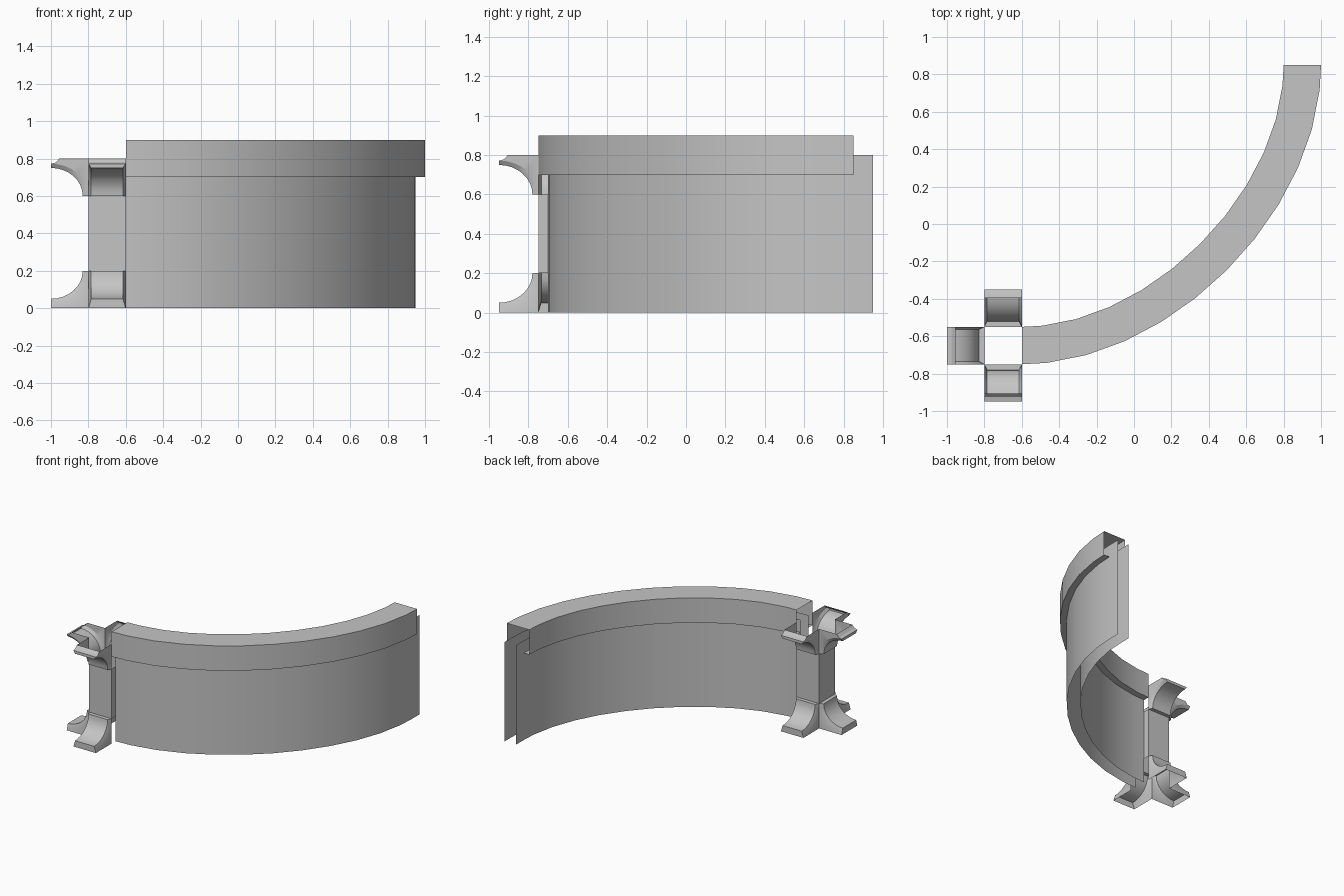
import bpy
import bmesh
import math
from mathutils import Matrix, Vector

cube = bpy.data.objects.get("Cube")
if cube:
    bpy.data.objects.remove(cube, do_unlink=True)

# One plain stone colour
stone = bpy.data.materials.new("grey_stone")
stone.use_nodes = True
COLOUR = (0.56, 0.56, 0.56, 1)
stone.diffuse_color = COLOUR
stone.node_tree.nodes["Principled BSDF"].inputs["Base Color"].default_value = COLOUR

COLUMN_CENTRE = Vector((-0.7, -0.65, 0))
H = 0.1  # half the column width

# Centre line of the wall: one Bezier quarter turn
SPAN = 1.5
HANDLE = 0.49 * SPAN
START = Vector((-0.6, -0.65, 0))
PATH = [START, START + Vector((HANDLE, 0, 0)),
        START + Vector((SPAN, SPAN - HANDLE, 0)), START + Vector((SPAN, SPAN, 0))]
STEPS = [0] + [0.055 + 0.089 * i for i in range(11)] + [1]


def finish(name, bm, smooth=True):
    """Turn a bmesh into a named, shaded object."""
    mesh = bpy.data.meshes.new(name)
    bm.to_mesh(mesh)
    bm.free()
    mesh.materials.append(stone)
    obj = bpy.data.objects.new(name, mesh)
    bpy.context.collection.objects.link(obj)
    if smooth:
        bpy.ops.object.select_all(action='DESELECT')
        obj.select_set(True)
        bpy.context.view_layer.objects.active = obj
        bpy.ops.object.shade_smooth_by_angle(angle=math.radians(30))


def loft(bm, rows):
    """Skin a list of equally long point rows with quads."""
    verts = [[bm.verts.new(p) for p in row] for row in rows]
    for a, b in zip(verts, verts[1:]):
        for i in range(len(a) - 1):
            bm.faces.new((a[i], b[i], b[i + 1], a[i + 1]))


def path_frame(t):
    """Point on the centre line and its outward normal."""
    a, b, c, d = PATH
    s = 1 - t
    point = a * s**3 + b * (3 * s * s * t) + c * (3 * s * t * t) + d * t**3
    tangent = ((b - a) * s * s + (c - b) * (2 * s * t) + (d - c) * t * t).normalized()
    return point, Vector((tangent.y, -tangent.x, 0))


def sweep(name, profile, tail=0.0):
    """Sweep an (offset, height) profile along the wall, with a straight tail."""
    rows = []
    for t in STEPS:
        point, normal = path_frame(t)
        rows.append([point + normal * r + Vector((0, 0, z)) for r, z in profile])
    if tail:
        rows.append([p + Vector((0, tail, 0)) for p in rows[-1]])
    bm = bmesh.new()
    loft(bm, rows)
    finish(name, bm)


# Curved wall: two thin skins with a gap between them
sweep("wall_outer_skin", [(0.05, 0), (0.05, 0.8)], tail=0.1)
sweep("wall_inner_skin", [(-0.05, 0.8), (-0.05, 0)], tail=0.1)

# Coping: hollow cap with lips that close onto the wall
sweep("wall_coping", [(0.05, 0.7), (0.1, 0.7), (0.1, 0.9),
                      (-0.1, 0.9), (-0.1, 0.7), (-0.05, 0.7)])

# Column shaft: square open tube between the brackets
bm = bmesh.new()
corners = [(H, -H), (H, H), (-H, H), (-H, -H), (H, -H)]
loft(bm, [[COLUMN_CENTRE + Vector((x, y, z)) for x, y in corners] for z in (0.6, 0.2)])
bmesh.ops.remove_doubles(bm, verts=bm.verts, dist=0.0005)
finish("column_shaft", bm, smooth=False)


def cove(d_root, z_tip, z_root, steps=8):
    """Concave quarter curve from the tip of a bracket to the column."""
    points = []
    for i in range(steps + 1):
        t = i / steps * math.pi / 2
        points.append((0.3 - (0.3 - d_root) * math.sin(t),
                       z_root + (z_tip - z_root) * math.cos(t)))
    return points


def bracket(name, tip, z_panel, z_root, z_base, turn):
    """Hollow bracket: side cheeks and a raised curved panel with sloping edges."""
    bm = bmesh.new()
    cheek = tip + cove(H, tip[-1][1], z_root)
    panel = tip + cove(0.13, z_panel, z_root)
    panel_half = H - 0.015
    rows = []
    for (d, z), (pd, pz) in zip(cheek, panel):
        rows.append([(d, -H, z), (pd, -panel_half, pz), (pd, panel_half, pz), (d, H, z)])
    rows.append([(H, y, z_root) for y in (-H, -panel_half, panel_half, H)])
    loft(bm, rows)
    bmesh.ops.remove_doubles(bm, verts=bm.verts, dist=0.0005)
    outline = cheek[len(tip):] + [(H, z_base)] + tip
    for side in (-H, H):
        bm.faces.new([bm.verts.new((d, side, z)) for d, z in outline])
    bmesh.ops.remove_doubles(bm, verts=bm.verts, dist=0.0005)
    bmesh.ops.recalc_face_normals(bm, faces=bm.faces)
    # The faces at the tip must look outward
    front = max(bm.faces, key=lambda f: f.calc_center_median().x)
    if front.normal.x < 0:
        bmesh.ops.reverse_faces(bm, faces=bm.faces)
    bm.transform(Matrix.Translation(COLUMN_CENTRE) @ Matrix.Rotation(turn, 4, 'Z'))
    finish(name, bm)


# Brackets on the three free sides, at the foot and at the head
foot_tip = [(0.3, 0)]
head_tip = [(0.255, 0.8), (0.275, 0.778), (0.3, 0.772)]
for side, degrees in (("back", 90), ("right", 180), ("front", 270)):
    turn = math.radians(degrees)
    bracket(side + "_foot_bracket", foot_tip, 0.05, 0.2, 0, turn)
    bracket(side + "_head_bracket", head_tip, 0.75, 0.6, 0.8, turn)
